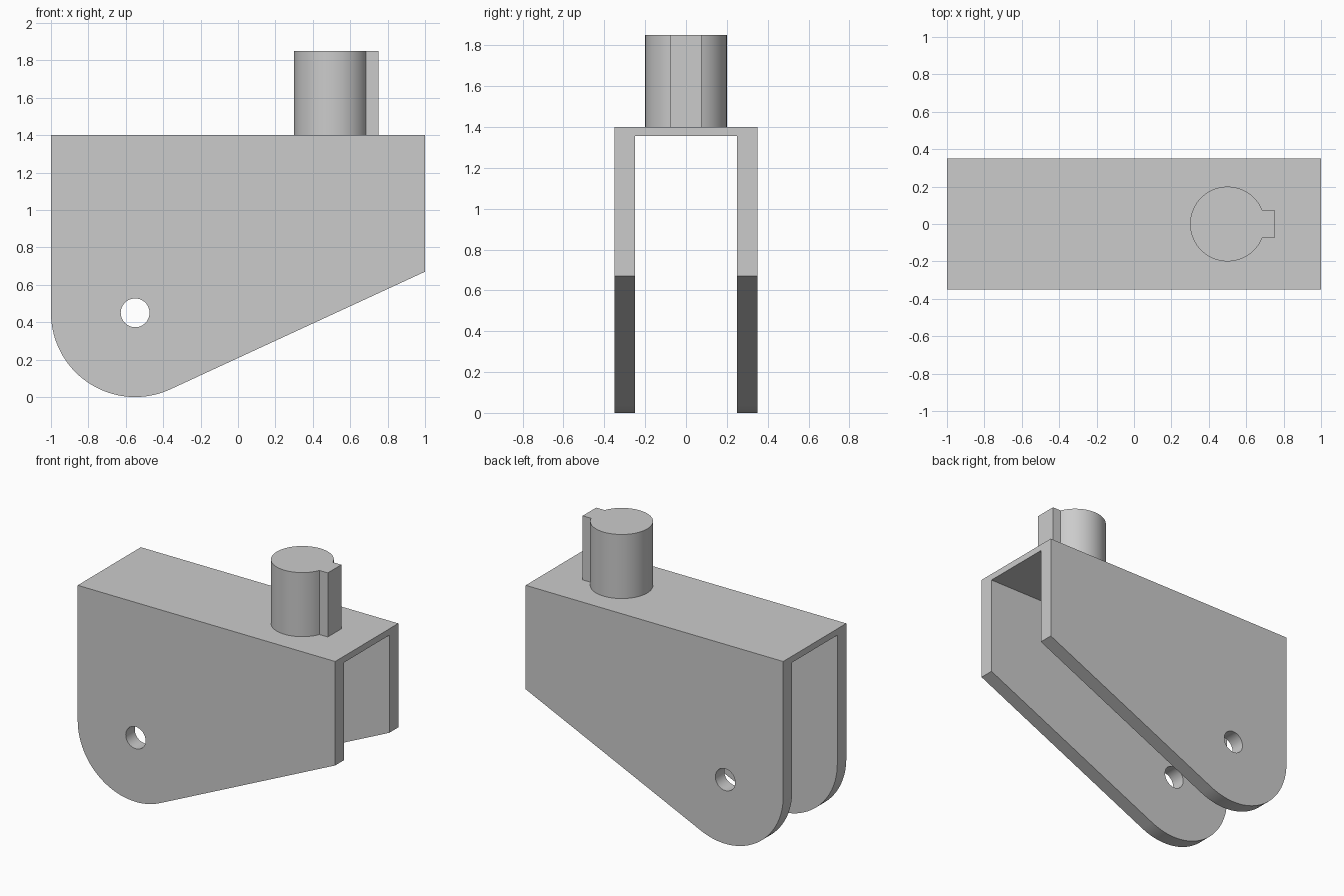
import bpy, bmesh
from math import sin, cos, pi, asin, atan2, acos, hypot, radians
from mathutils import Vector

cube = bpy.data.objects.get("Cube")
if cube:
    bpy.data.objects.remove(cube, do_unlink=True)

grey = bpy.data.materials.new("plain grey")
grey.use_nodes = True
colour = (0.6, 0.6, 0.6, 1)
grey.diffuse_color = colour
grey.node_tree.nodes["Principled BSDF"].inputs["Base Color"].default_value = colour


def arc(cx, cy, r, start, end, steps):
    """Points along a circular arc, both ends included."""
    return [(cx + r * cos(start + (end - start) * i / steps),
             cy + r * sin(start + (end - start) * i / steps)) for i in range(steps + 1)]


def prism(name, points, offset):
    """Extrude a closed outline of 3D points along an offset."""
    bm = bmesh.new()
    face = bm.faces.new([bm.verts.new(p) for p in points])
    top = bmesh.ops.extrude_face_region(bm, geom=[face])["geom"]
    bmesh.ops.translate(bm, vec=Vector(offset),
                        verts=[g for g in top if isinstance(g, bmesh.types.BMVert)])
    bmesh.ops.recalc_face_normals(bm, faces=bm.faces)
    mesh = bpy.data.meshes.new(name)
    bm.to_mesh(mesh)
    bm.free()
    mesh.materials.append(grey)
    obj = bpy.data.objects.new(name, mesh)
    bpy.context.collection.objects.link(obj)
    return obj


def side_prism(name, outline, half_width):
    """Extrude an x-z outline symmetrically across y."""
    return prism(name, [(x, -half_width, z) for x, z in outline], (0, 2 * half_width, 0))


def cut(obj, cutter):
    """Subtract the cutter, apply the result and delete the cutter."""
    cutter.hide_render = True
    mod = obj.modifiers.new("cut", 'BOOLEAN')
    mod.object = cutter
    mod.operation = 'DIFFERENCE'
    mod.solver = 'EXACT'
    bpy.context.view_layer.objects.active = obj
    bpy.ops.object.modifier_apply(modifier=mod.name)
    bpy.data.objects.remove(cutter, do_unlink=True)


# Fork body: rounded nose, sloping edge tangent to the nose
px, pz, nose = -0.55, 0.45, 0.45
tip_x, tip_z, top_z = 1.0, 0.67, 1.4
dx, dz = tip_x - px, tip_z - pz
tangent = atan2(dz, dx) - acos(nose / hypot(dx, dz))
outline = arc(px, pz, nose, -pi, tangent, 40) + [(tip_x, tip_z), (tip_x, top_z), (-1, top_z)]
body = side_prism("fork_body", outline, 0.35)

# Open slot between the two cheeks
cut(body, side_prism("slot_cutter", [(-1.2, -0.2), (1.2, -0.2), (1.2, 1.355), (-1.2, 1.355)], 0.25))

# Pin hole through both cheeks
cut(body, side_prism("hole_cutter", arc(px, pz, 0.077, 0, 2 * pi, 48)[:-1], 0.5))

# Round stem with a square key on one side
radius, key = 0.2, 0.075
a = asin(key / radius)
stem_outline = arc(0.5, 0, radius, a, 2 * pi - a, 64) + [(0.75, -key), (0.75, key)]
stem = prism("keyed_stem", [(x, y, top_z) for x, y in stem_outline], (0, 0, 0.45))

# Smooth the curved walls, keep the corners sharp
for obj in (body, stem):
    bpy.ops.object.select_all(action='DESELECT')
    obj.select_set(True)
    bpy.context.view_layer.objects.active = obj
    bpy.ops.object.shade_smooth_by_angle(angle=radians(25))
